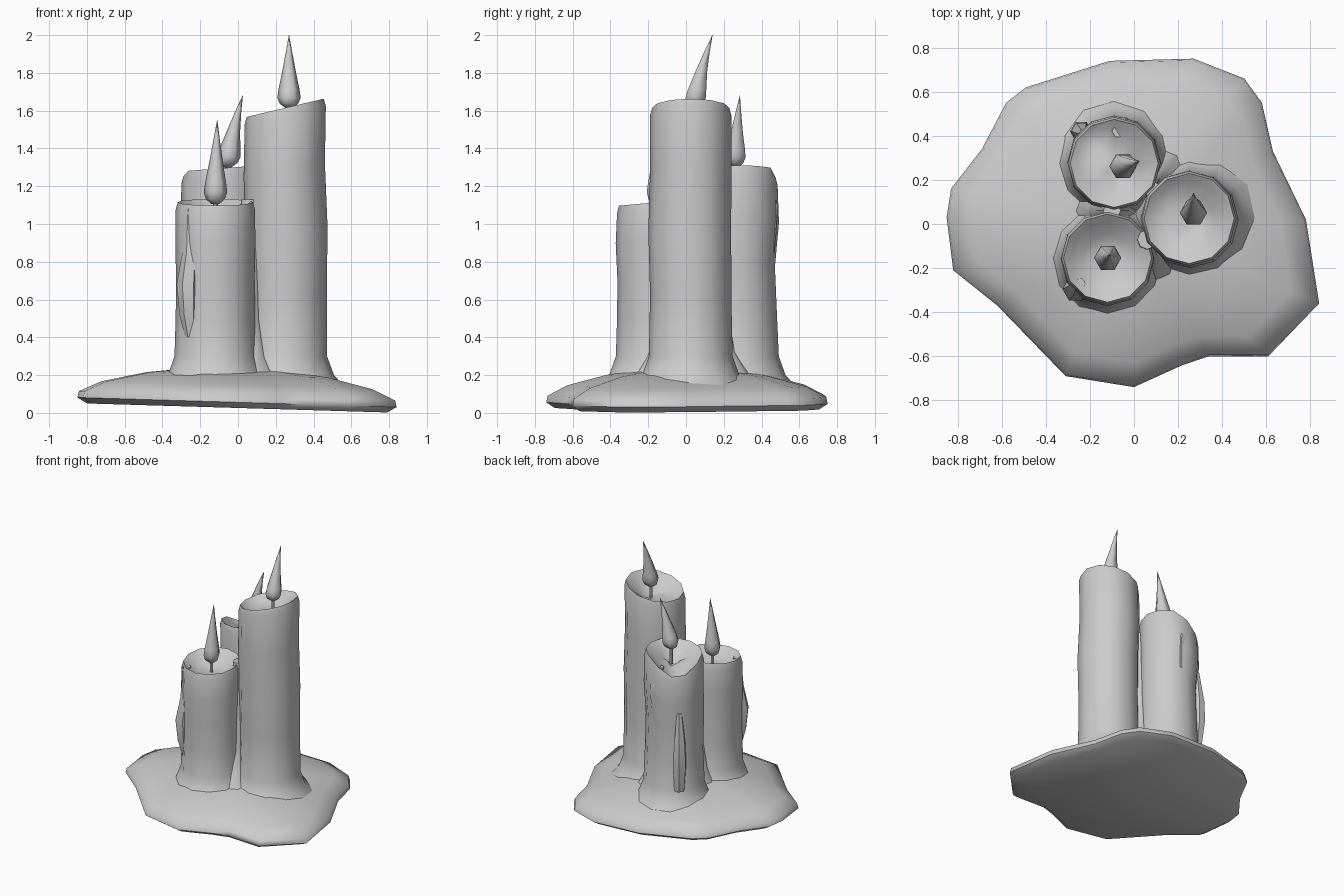
import bpy, bmesh, math
from mathutils import Vector

cube = bpy.data.objects.get("Cube")
if cube:
    bpy.data.objects.remove(cube, do_unlink=True)

wax = bpy.data.materials.new("grey_wax")
wax.use_nodes = True
grey = (0.6, 0.6, 0.6, 1)
wax.diffuse_color = grey
wax.node_tree.nodes["Principled BSDF"].inputs["Base Color"].default_value = grey


def loft(name, rings, angle=50):
    """Skin a stack of closed rings, capping both ends."""
    bm = bmesh.new()
    loops = [[bm.verts.new(p) for p in ring] for ring in rings]
    n = len(loops[0])
    for low, high in zip(loops, loops[1:]):
        for i in range(n):
            j = (i + 1) % n
            bm.faces.new((low[i], low[j], high[j], high[i]))
    bm.faces.new(loops[0][::-1])
    bm.faces.new(loops[-1])
    bmesh.ops.recalc_face_normals(bm, faces=bm.faces)
    mesh = bpy.data.meshes.new(name)
    bm.to_mesh(mesh)
    bm.free()
    obj = bpy.data.objects.new(name, mesh)
    bpy.context.collection.objects.link(obj)
    mesh.materials.append(wax)
    bpy.ops.object.select_all(action='DESELECT')
    obj.select_set(True)
    bpy.context.view_layer.objects.active = obj
    bpy.ops.object.shade_smooth_by_angle(angle=math.radians(angle))
    return obj


def ring(x, y, z, r, sides, phase=0.0):
    """Level ring; z may be a function of the angle."""
    pts = []
    for i in range(sides):
        a = phase + math.tau * i / sides
        h = z(a) if callable(z) else z
        pts.append(Vector((x + r * math.cos(a), y + r * math.sin(a), h)))
    return pts


def tube(name, path, sides=6, angle=50):
    """Round shape along a mostly upright path of (x, y, z, radius)."""
    return loft(name, [ring(*p, sides) for p in path], angle)


# Melted wax puddle
outline = [(.84, -.36), (.78, .02), (.63, .33), (.58, .55), (.5, .66), (.27, .75),
           (-.11, .74), (-.49, .62), (-.58, .55), (-.69, .34), (-.83, .16),
           (-.85, .03), (-.82, -.21), (-.62, -.37), (-.31, -.69), (0, -.74),
           (.22, -.64), (.34, -.6), (.61, -.6)]
layers = [(.94, 0), (1, .03), (.99, .065), (.85, .12), (.57, .175), (.25, .21)]
loft("wax_puddle", [[Vector((x * s, y * s, .026 - .03 * x * s + h)) for x, y in outline]
                    for s, h in layers], 60)


# Candles: flared foot, uneven shaft, tilted rim and hollow top
def candle(name, x, y, r, rim, wobble):
    rings = [ring(x, y, .13, r * 1.5, 12), ring(x, y, .2, r * 1.2, 12),
             ring(x, y, .3, r * 1.03, 12)]
    for t, (dx, dy, k) in zip((.25, .5, .75), wobble):
        rings.append(ring(x + dx, y + dy, lambda a: .3 + (rim(a) - .3) * t, r * k, 12))
    for k, drop in ((1, .04), (.95, 0), (.8, .025), (.5, .07), (.2, .085)):
        rings.append(ring(x, y, lambda a: rim(a) * min(1, k + .2) +
                          rim(a + math.pi) * max(0, .8 - k) - drop, r * k, 12))
    return loft(name, rings)


def tall_rim(a):
    return 1.615 + .048 * math.cos(a)


def front_rim(a):
    return 1.115 + .018 * math.sin(a)


def back_rim(a):
    # Rim slumps on the outer rear side
    slump = max(0, math.cos(a - math.radians(130))) ** 3
    return 1.295 + .015 * math.cos(a) - .11 * slump


candle("tall_candle", .25, .025, .215, tall_rim, [(.005, 0, 1), (.005, -.005, 1.02), (-.005, 0, 1)])
candle("front_candle", -.12, -.155, .21, front_rim, [(0, 0, 1), (0, 0, .99), (0, -.005, 1.01)])
candle("back_candle", -.09, .275, .21, back_rim, [(0, 0, .98), (0, -.01, .98), (0, .005, 1.01)])

# Hardened drips and the wax webs between candles
tube("front_drip", [(-.25, -.28, .4, .03), (-.26, -.29, .52, .05), (-.265, -.295, .68, .06),
                    (-.25, -.28, .85, .045), (-.25, -.27, 1.08, .03)])
tube("rear_drip", [(-.05, .45, .85, .02), (-.05, .445, 1.0, .04),
                   (-.06, .44, 1.1, .05), (-.07, .42, 1.22, .03)])
tube("side_drip", [(-.23, .41, .3, .04), (-.24, .42, .5, .05),
                   (-.24, .42, .65, .045), (-.23, .41, .9, .02)])
tube("front_web", [(.07, -.14, .18, .15), (.065, -.12, .3, .09), (.06, -.1, .5, .06),
                   (.06, -.08, .85, .05), (.06, -.07, 1.13, .045)], 8)
tube("back_web", [(.1, .22, .18, .15), (.09, .19, .32, .08),
                  (.08, .17, .6, .05), (.08, .16, 1.2, .035)], 8)
tube("inner_web", [(-.13, .06, .18, .16), (-.12, .06, .32, .1),
                   (-.11, .06, .6, .06), (-.1, .06, 1.03, .04)], 8)


# Wicks and bent six-sided flames
def flame(name, x, y, z, height, lean_x, lean_y):
    tube(name + "_wick", [(x, y, z - .12, .013), (x, y, z + .03, .013)])
    profile = [(0, .02), (.06, .05), (.14, .062), (.25, .056),
               (.5, .036), (.78, .016), (1, .001)]
    tube(name + "_flame", [(x + lean_x * t ** 1.4, y + lean_y * t ** 1.4, z + height * t, r)
                           for t, r in profile], 6, 65)


flame("tall", .27, .045, 1.615, .385, 0, .095)
flame("front", -.12, -.155, 1.105, .445, .01, .015)
flame("back", -.055, .26, 1.3, .38, .08, .025)
